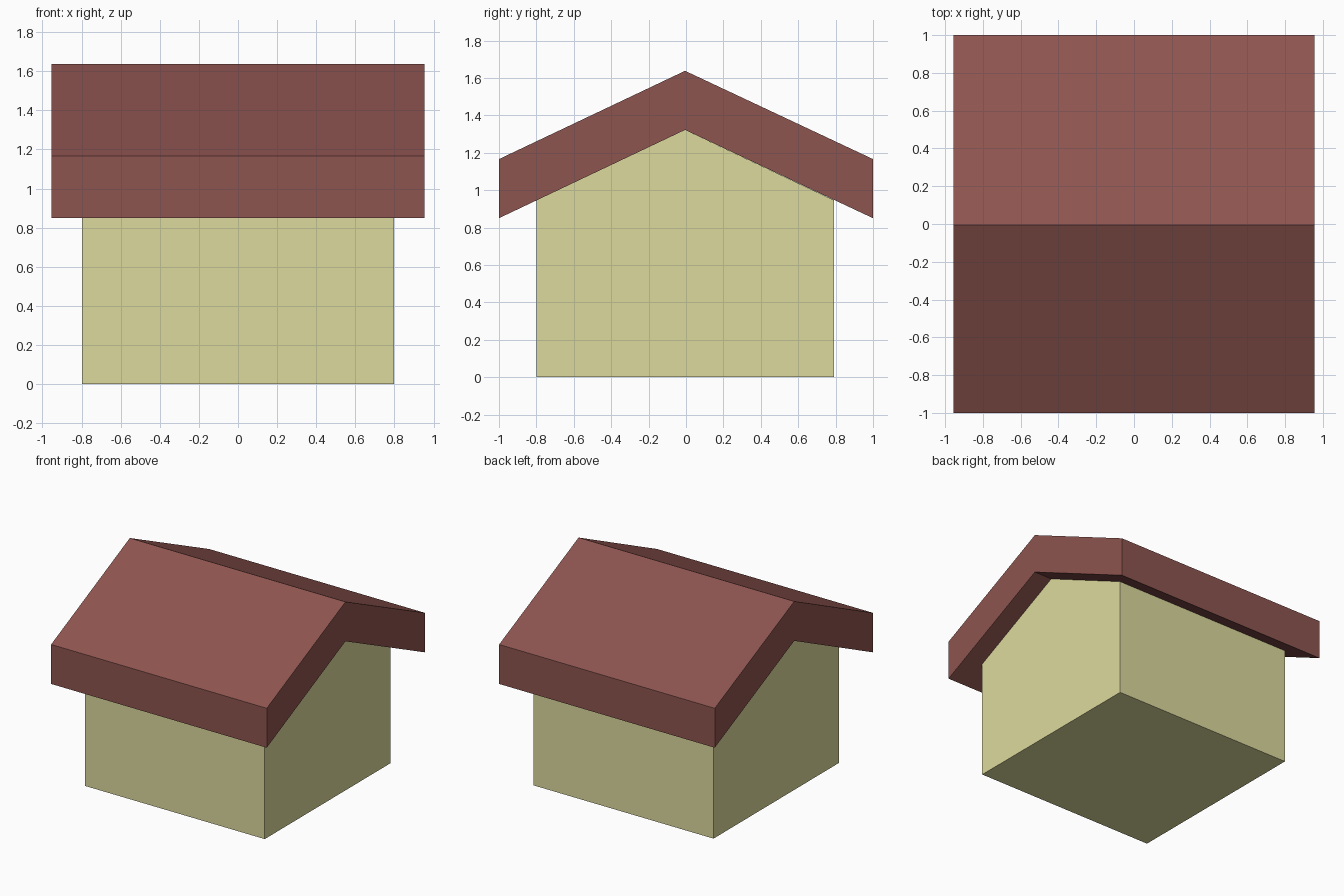
import bpy, bmesh

if "Cube" in bpy.data.objects:
    bpy.data.objects.remove(bpy.data.objects["Cube"])


def material(name, color):
    m = bpy.data.materials.new(name)
    m.diffuse_color = (*color, 1)
    m.use_nodes = True
    m.node_tree.nodes["Principled BSDF"].inputs["Base Color"].default_value = m.diffuse_color
    return m


def extrude_x(name, profile, half_width, mat):
    """Extrude a (y, z) profile symmetrically along x."""
    bm = bmesh.new()
    face = bm.faces.new([bm.verts.new((-half_width, y, z)) for y, z in profile])
    ext = bmesh.ops.extrude_face_region(bm, geom=[face], use_keep_orig=True)
    verts = [g for g in ext["geom"] if isinstance(g, bmesh.types.BMVert)]
    bmesh.ops.translate(bm, verts=verts, vec=(2 * half_width, 0, 0))
    bmesh.ops.recalc_face_normals(bm, faces=bm.faces)
    mesh = bpy.data.meshes.new(name)
    bm.to_mesh(mesh)
    bm.free()
    mesh.materials.append(mat)
    obj = bpy.data.objects.new(name, mesh)
    bpy.context.collection.objects.link(obj)
    return obj


RIDGE_Y = -0.005

# Gabled house walls
extrude_x("house_walls",
          [(-0.80, 0), (0.79, 0), (0.79, 0.947), (RIDGE_Y, 1.322), (-0.80, 0.945)],
          0.797, material("cream_wall", (0.72, 0.70, 0.34)))

# Thick chevron roof with overhanging eaves
extrude_x("roof",
          [(-1, 0.85), (RIDGE_Y, 1.322), (1, 0.85),
           (1, 1.166), (RIDGE_Y, 1.638), (-1, 1.166)],
          0.955, material("red_roof", (0.27, 0.09, 0.08)))
